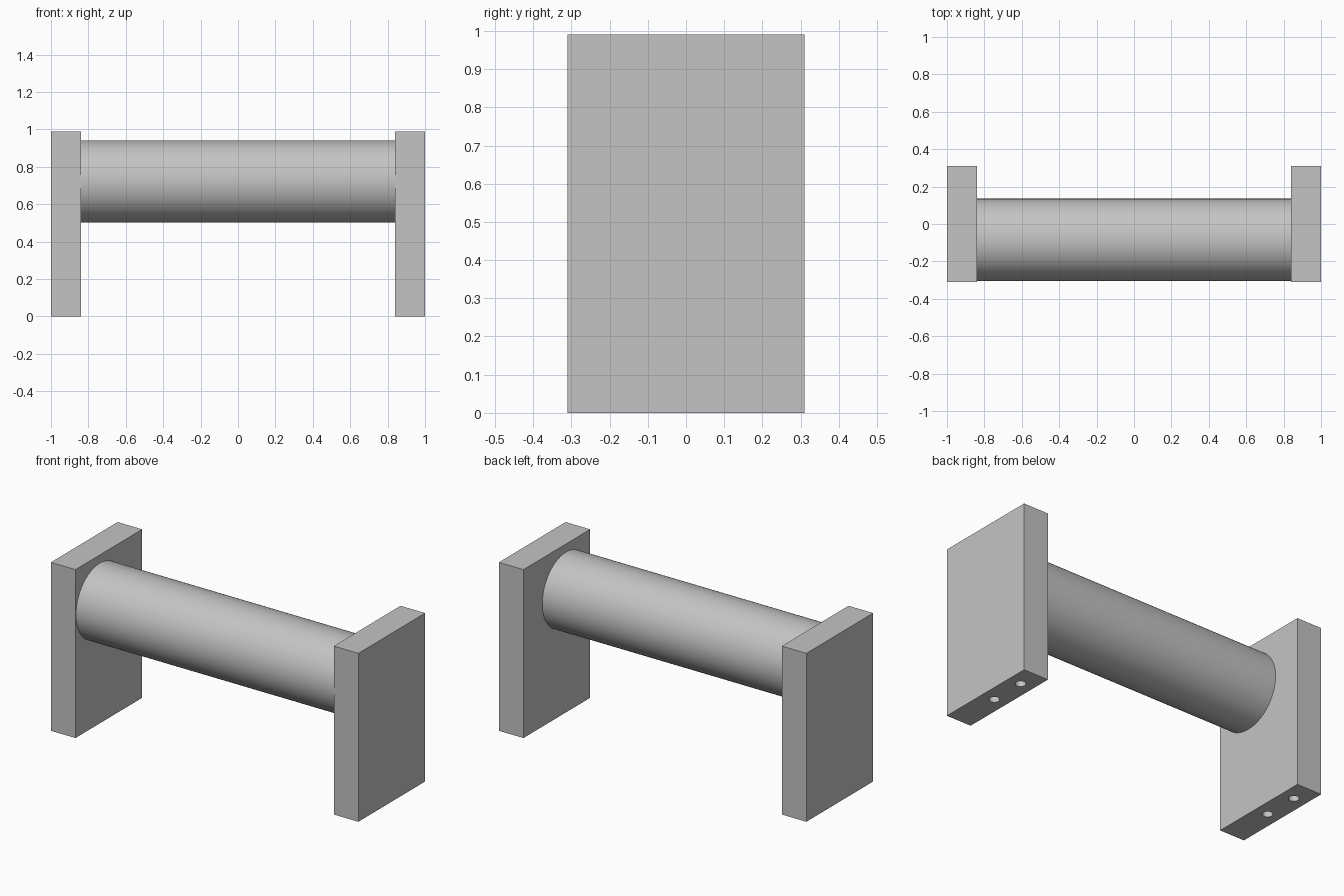
import bpy
from math import radians

cube = bpy.data.objects.get("Cube")
if cube:
    bpy.data.objects.remove(cube, do_unlink=True)

# Overall sizes
HALF_LENGTH, PLATE_THICK, PLATE_DEPTH, PLATE_HEIGHT = 1.0, 0.16, 0.62, 0.99
BAR_RADIUS, BAR_Y, BAR_Z = 0.22, -0.085, 0.722
HOLE_RADIUS, HOLE_DEPTH = 0.028, 0.25
HOLE_YS = (-0.025, 0.186)

grey = bpy.data.materials.new("plain grey")
grey.use_nodes = True
colour = (0.55, 0.55, 0.55, 1)
grey.diffuse_color = colour
bsdf = next(n for n in grey.node_tree.nodes if n.type == 'BSDF_PRINCIPLED')
bsdf.inputs["Base Color"].default_value = colour


def activate(obj):
    bpy.ops.object.select_all(action='DESELECT')
    obj.select_set(True)
    bpy.context.view_layer.objects.active = obj


def finish(obj, name):
    obj.name = name
    obj.data.materials.clear()
    obj.data.materials.append(grey)
    activate(obj)
    bpy.ops.object.shade_smooth_by_angle(angle=radians(30))


def drill(plate, x, y):
    """Cut a blind mounting hole up into the underside of a plate."""
    bpy.ops.mesh.primitive_cylinder_add(
        vertices=32, radius=HOLE_RADIUS, depth=2 * HOLE_DEPTH, location=(x, y, 0))
    cutter = bpy.context.object
    cutter.hide_render = True
    mod = plate.modifiers.new("hole", 'BOOLEAN')
    mod.operation = 'DIFFERENCE'
    mod.solver = 'EXACT'
    mod.object = cutter
    activate(plate)
    bpy.ops.object.modifier_apply(modifier=mod.name)
    bpy.data.objects.remove(cutter, do_unlink=True)


# End plates, each with two holes underneath
for side, sign in (("left", 1), ("right", -1)):
    x = sign * (HALF_LENGTH - PLATE_THICK / 2)
    bpy.ops.mesh.primitive_cube_add(size=1, location=(x, 0, PLATE_HEIGHT / 2))
    plate = bpy.context.object
    plate.scale = (PLATE_THICK, PLATE_DEPTH, PLATE_HEIGHT)
    bpy.ops.object.transform_apply(location=False, rotation=False, scale=True)
    for y in HOLE_YS:
        drill(plate, x, y)
    finish(plate, side + "_end_plate")

# Round bar between the plates
bpy.ops.mesh.primitive_cylinder_add(
    vertices=96, radius=BAR_RADIUS, depth=2 * (HALF_LENGTH - PLATE_THICK),
    location=(0, BAR_Y, BAR_Z), rotation=(0, radians(90), 0))
finish(bpy.context.object, "round_bar")
